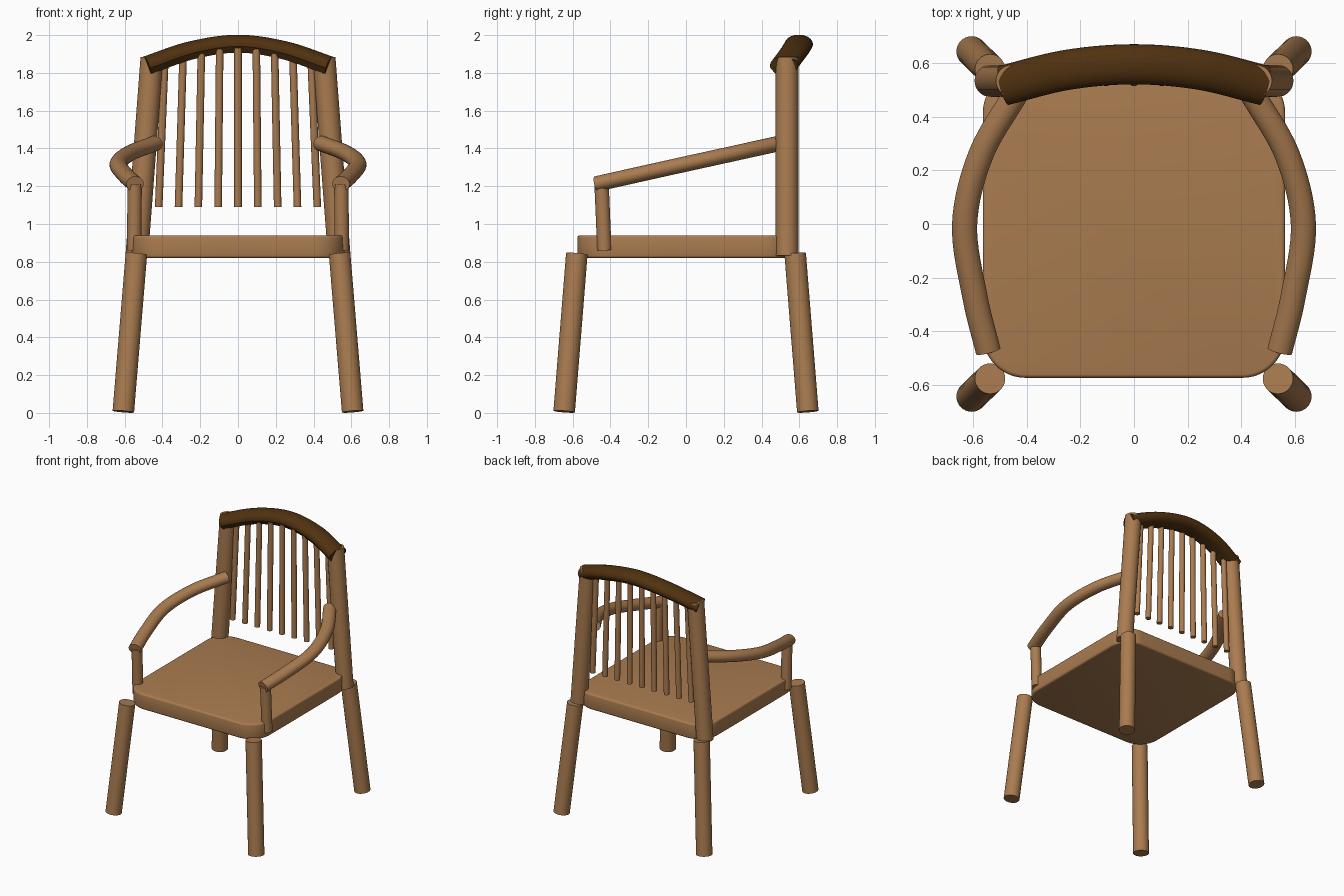
import bpy
import bmesh
from math import cos, sin, pi, radians
from mathutils import Vector

cube = bpy.data.objects.get("Cube")
if cube:
    bpy.data.objects.remove(cube, do_unlink=True)


def make_material(name, rgb):
    mat = bpy.data.materials.new(name)
    mat.use_nodes = True
    mat.diffuse_color = (*rgb, 1)
    mat.node_tree.nodes["Principled BSDF"].inputs["Base Color"].default_value = (*rgb, 1)
    return mat


oak = make_material("light oak", (0.4, 0.2, 0.08))
walnut = make_material("dark walnut", (0.08, 0.031, 0.005))


def finish(name, bm, mat):
    bmesh.ops.recalc_face_normals(bm, faces=bm.faces)
    mesh = bpy.data.meshes.new(name)
    bm.to_mesh(mesh)
    bm.free()
    mesh.materials.append(mat)
    obj = bpy.data.objects.new(name, mesh)
    bpy.context.collection.objects.link(obj)
    bpy.ops.object.select_all(action="DESELECT")
    obj.select_set(True)
    bpy.context.view_layer.objects.active = obj
    bpy.ops.object.shade_smooth_by_angle(angle=radians(35))
    return obj


def ellipse(a, b, sides=32):
    return [(a * cos(2 * pi * i / sides), b * sin(2 * pi * i / sides)) for i in range(sides)]


def smooth_path(points, steps=8):
    """Catmull-Rom curve through the points."""
    p = [Vector(q) for q in points]
    p = [2 * p[0] - p[1]] + p + [2 * p[-1] - p[-2]]
    path = []
    for a, b, c, d in zip(p, p[1:], p[2:], p[3:]):
        for i in range(steps):
            t = i / steps
            path.append(b + (c - a) * t / 2 + (2 * a - 5 * b + 4 * c - d) * t**2 / 2
                        + (3 * b - a - 3 * c + d) * t**3 / 2)
    return path + [p[-2]]


def sweep(name, path, section, mat, up=(0, 0, 1)):
    """Carry a cross-section along a path and cap both ends."""
    bm = bmesh.new()
    rings = []
    for i, point in enumerate(path):
        tangent = (path[min(i + 1, len(path) - 1)] - path[max(i - 1, 0)]).normalized()
        side = Vector(up).cross(tangent).normalized()
        top = tangent.cross(side)
        rings.append([bm.verts.new(point + side * u + top * v) for u, v in section])
    n = len(section)
    for lower, upper in zip(rings, rings[1:]):
        for i in range(n):
            j = (i + 1) % n
            bm.faces.new((lower[i], lower[j], upper[j], upper[i]))
    bm.faces.new(rings[0])
    bm.faces.new(rings[-1])
    return finish(name, bm, mat)


def rod(name, start, end, radius, sides=32):
    return sweep(name, [Vector(start), Vector(end)], ellipse(radius, radius, sides), oak, (0, 1, 0))


# Seat: rounded square slab with softened rims
half_x, half_y, corner = 0.565, 0.575, 0.16
bm = bmesh.new()
outline = []
for k, (sx, sy) in enumerate([(1, 1), (-1, 1), (-1, -1), (1, -1)]):
    for i in range(13):
        a = pi / 2 * (k + i / 12)
        outline.append(bm.verts.new((sx * (half_x - corner) + corner * cos(a),
                                     sy * (half_y - corner) + corner * sin(a), 0.82)))
base = bm.faces.new(outline)
slab = bmesh.ops.extrude_face_region(bm, geom=[base])
bmesh.ops.translate(bm, verts=[g for g in slab["geom"] if isinstance(g, bmesh.types.BMVert)],
                    vec=(0, 0, 0.12))
rims = [e for e in bm.edges if abs(e.verts[0].co.z - e.verts[1].co.z) < 0.001]
bmesh.ops.bevel(bm, geom=rims, offset=0.014, segments=3, profile=0.5, affect="EDGES")
finish("seat", bm, oak)

for s, label in [(1, "left"), (-1, "right")]:
    # Splayed legs
    for f, place in [(-1, "front"), (1, "back")]:
        rod(f"{place}_{label}_leg", (s * 0.607, f * 0.645, 0.007),
            (s * 0.538, f * 0.578, 0.842), 0.057)

    # Back posts, leaning inward
    rod(f"{label}_back_post", (s * 0.536, 0.535, 0.83), (s * 0.456, 0.535, 1.88), 0.06)

    # Bowed armrest and its support
    arm = [(0.545, -0.475, 1.212), (0.595, -0.27, 1.258), (0.633, 0, 1.318),
           (0.572, 0.26, 1.375), (0.44, 0.49, 1.426)]
    sweep(f"{label}_armrest", smooth_path([(s * x, y, z) for x, y, z in arm]),
          ellipse(0.047, 0.041), oak)
    rod(f"{label}_arm_support", (s * 0.55, -0.432, 0.86), (s * 0.547, -0.447, 1.21), 0.038)

# Crest rail: rounded section with a chamfer along the lower front
crest = [(-0.487, 0.518, 1.838), (-0.25, 0.576, 1.917), (0, 0.597, 1.952),
         (0.25, 0.576, 1.917), (0.487, 0.518, 1.838)]
section = [(0.075 * cos(a), 0.05 * sin(a))
           for a in (radians(-60 + 12 * i) for i in range(21))]
section += [(-0.075, -0.012), (-0.05, -0.045)]
crest_path = smooth_path(crest, 10)
sweep("crest_rail", crest_path, section, walnut)

# Back spindles, fanning slightly and ending inside the crest rail
for i in range(-4, 5):
    x_top = 0.097 * i
    rail = min(crest_path, key=lambda p: abs(p.x - x_top))
    rod(f"spindle_{i + 5}", (0.105 * i, 0.535, 1.09), (x_top, 0.538, rail.z - 0.02), 0.02, 20)
